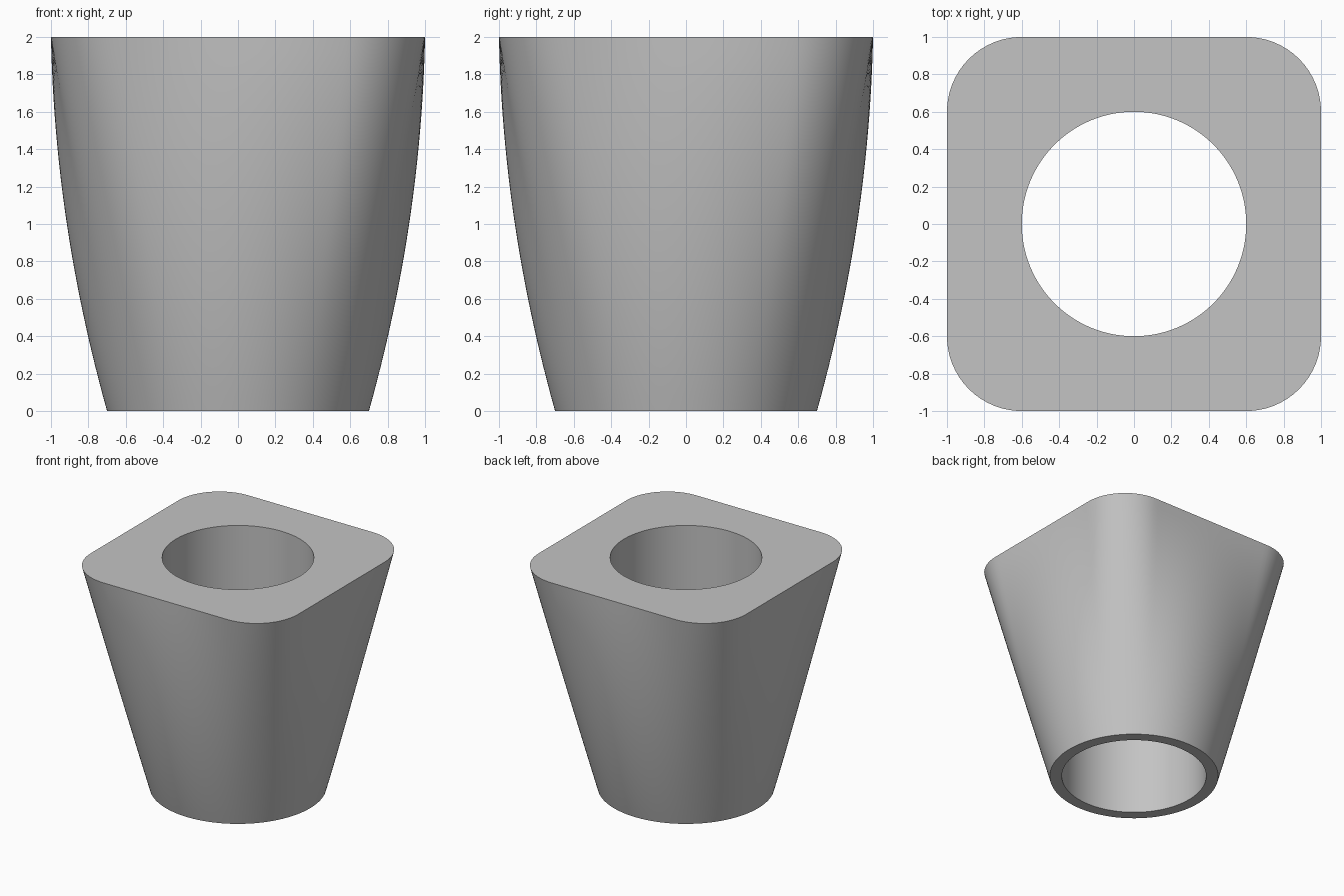
import bpy, bmesh, math

cube = bpy.data.objects.get("Cube")
if cube:
    bpy.data.objects.remove(cube, do_unlink=True)

SEGMENTS = 192
LEVELS = 24
HEIGHT = 2.0
BASE_RADIUS = 0.7
FLARE = 0.28          # outward slope of the round base
HALF_WIDTH = 1.0
CORNER = 0.4
BORE = 0.6


def square_radius(angle):
    """Distance from the centre to the rounded square rim at an angle."""
    c, s = sorted((abs(math.cos(angle)), abs(math.sin(angle))), reverse=True)
    inner = HALF_WIDTH - CORNER
    if s * HALF_WIDTH <= c * inner:
        return HALF_WIDTH / c
    p = inner * (c + s)
    return p + math.sqrt(p * p - 2 * inner ** 2 + CORNER ** 2)


def outer_radius(angle, t):
    """Cone at the foot, blending into the rounded square at the top."""
    cone = BASE_RADIUS + FLARE * HEIGHT * t
    end = BASE_RADIUS + FLARE * HEIGHT
    return cone + (square_radius(angle) - end) * t * t


def ring(bm, radius, z):
    angles = [math.tau * i / SEGMENTS for i in range(SEGMENTS)]
    return [bm.verts.new((radius(a) * math.cos(a), radius(a) * math.sin(a), z))
            for a in angles]


bm = bmesh.new()

# Outer wall rings, then the bore rings, joined into a closed loop
rings = []
for k in range(LEVELS + 1):
    t = k / LEVELS
    rings.append(ring(bm, lambda a: outer_radius(a, t), HEIGHT * t))
rings.append(ring(bm, lambda a: BORE, HEIGHT))
rings.append(ring(bm, lambda a: BORE, 0))

for low, high in zip(rings, rings[1:] + rings[:1]):
    for i in range(SEGMENTS):
        j = (i + 1) % SEGMENTS
        bm.faces.new((low[i], low[j], high[j], high[i]))
bmesh.ops.recalc_face_normals(bm, faces=bm.faces)

mesh = bpy.data.meshes.new("tapered_sleeve")
bm.to_mesh(mesh)
bm.free()
sleeve = bpy.data.objects.new("tapered_sleeve", mesh)
bpy.context.collection.objects.link(sleeve)

# Plain grey finish
grey = bpy.data.materials.new("light grey")
grey.use_nodes = True
colour = (0.55, 0.55, 0.55, 1)
grey.diffuse_color = colour
grey.node_tree.nodes["Principled BSDF"].inputs["Base Color"].default_value = colour
mesh.materials.append(grey)

# Smooth walls with crisp rims
bpy.ops.object.select_all(action='DESELECT')
sleeve.select_set(True)
bpy.context.view_layer.objects.active = sleeve
bpy.ops.object.shade_smooth_by_angle(angle=math.radians(35))
